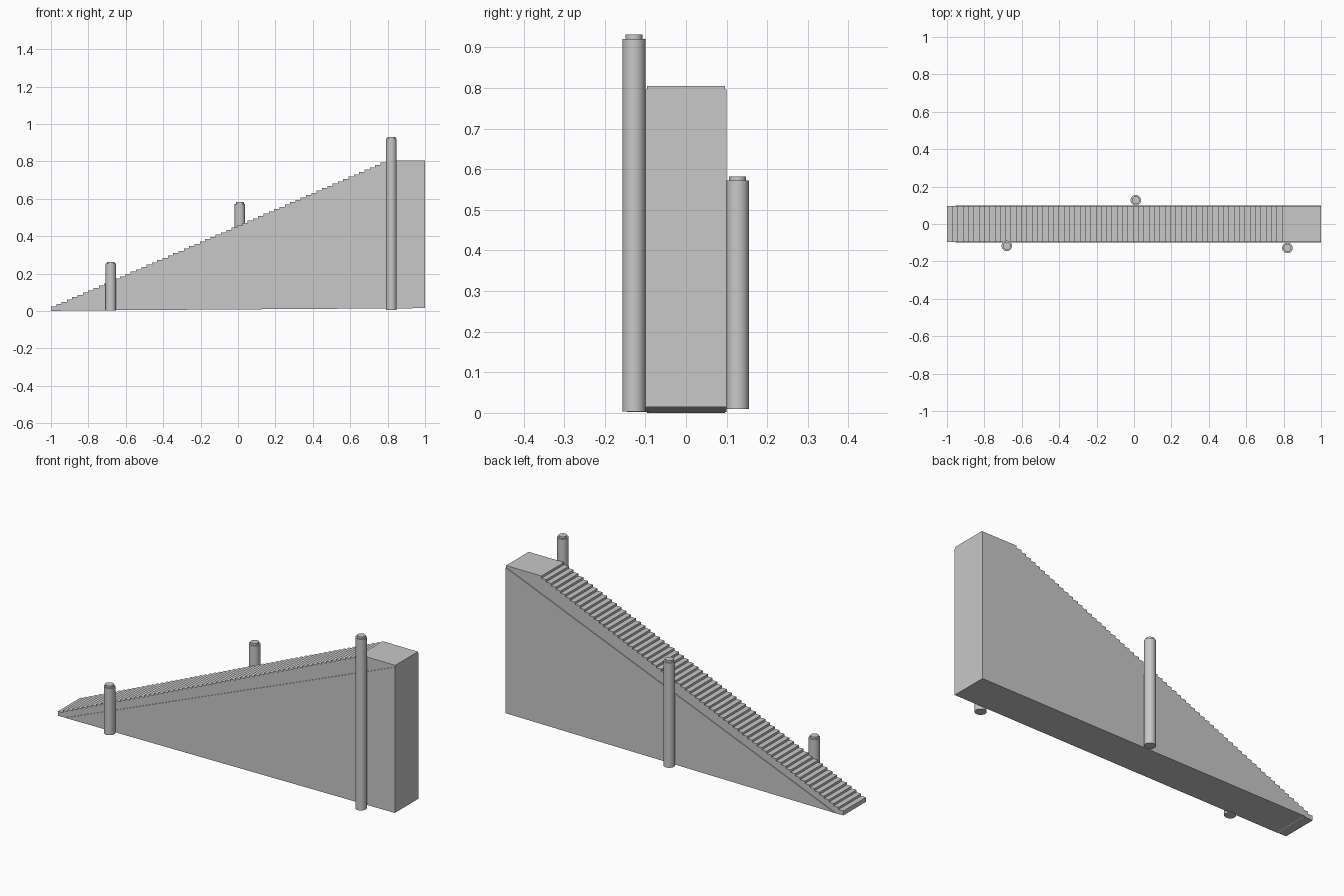
import bpy
import bmesh

cube = bpy.data.objects.get("Cube")
if cube:
    bpy.data.objects.remove(cube, do_unlink=True)

grey = bpy.data.materials.new("stone grey")
grey.use_nodes = True
grey.diffuse_color = (0.58, 0.58, 0.58, 1)
grey.node_tree.nodes["Principled BSDF"].inputs["Base Color"].default_value = grey.diffuse_color


def finish(bm, name):
    bmesh.ops.recalc_face_normals(bm, faces=bm.faces)
    mesh = bpy.data.meshes.new(name)
    bm.to_mesh(mesh)
    bm.free()
    mesh.materials.append(grey)
    obj = bpy.data.objects.new(name, mesh)
    bpy.context.collection.objects.link(obj)
    return obj


def extrude_profile(name, points, half_width):
    """Extrude an x-z outline symmetrically along y."""
    bm = bmesh.new()
    face = bm.faces.new([bm.verts.new((x, -half_width, z)) for x, z in points])
    new = bmesh.ops.extrude_face_region(bm, geom=[face])["geom"]
    bmesh.ops.translate(bm, vec=(0, 2 * half_width, 0),
                        verts=[v for v in new if isinstance(v, bmesh.types.BMVert)])
    return finish(bm, name)


def post(name, x, y, bottom, top):
    """Round post with a narrower cap, lathed as stacked rings."""
    bm = bmesh.new()
    radius, cap_radius, cap_height = 0.028, 0.021, 0.01
    for r, low, high in ((radius, bottom, top - cap_height),
                         (cap_radius, top - cap_height, top)):
        ring = bmesh.ops.create_cone(bm, cap_ends=True, segments=32, radius1=r,
                                     radius2=r, depth=high - low)["verts"]
        bmesh.ops.translate(bm, vec=(x, y, (low + high) / 2), verts=ring)
    obj = finish(bm, name)
    bpy.ops.object.select_all(action="DESELECT")
    obj.select_set(True)
    bpy.context.view_layer.objects.active = obj
    bpy.ops.object.shade_smooth_by_angle()


# Solid wedge carrying the stairs
extrude_profile("support_wedge", [(-0.955, 0.002), (1, 0.015), (1, 0.796)], 0.1)

# Flight of steps ending in a flat landing
steps = 64
start_x, start_z, landing_x, landing_z = -1, 0.024, 0.79, 0.805
run = (landing_x - start_x) / (steps - 1)
rise = (landing_z - start_z) / (steps - 1)
outline = [(-0.95, 0.0), (start_x, 0.0)]
for i in range(steps):
    x, z = start_x + i * run, start_z + i * rise
    if i:
        outline.append((x, z - rise))
    outline.append((x, z))
outline += [(1, landing_z), (1, 0.785)]
extrude_profile("staircase", outline, 0.096)

# Round posts beside the stairs
post("lower_post", -0.68, -0.117, 0.002, 0.263)
post("middle_post", 0.01, 0.127, 0.01, 0.582)
post("upper_post", 0.82, -0.128, 0.004, 0.931)
